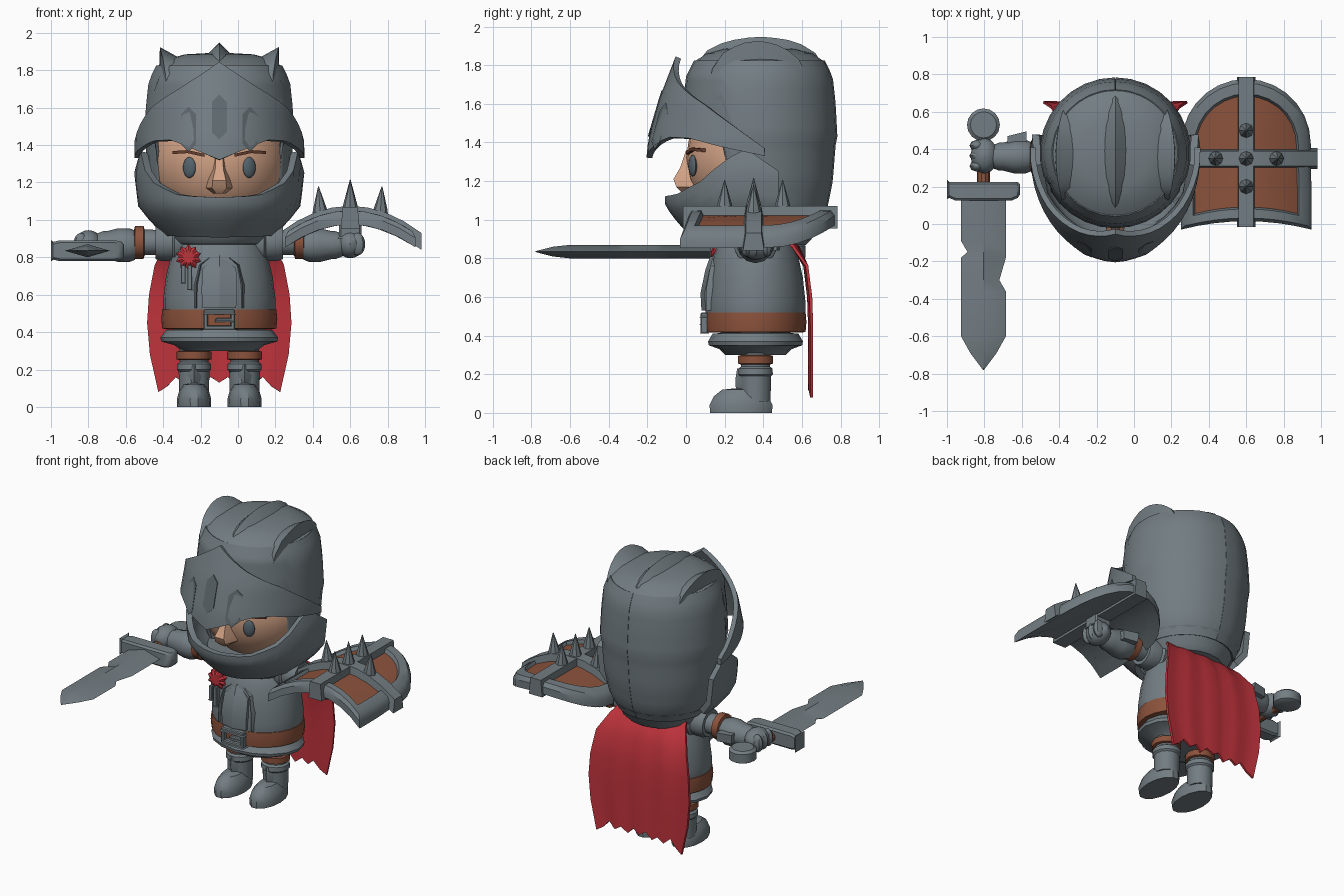
import bpy, bmesh, math
from mathutils import Matrix, Vector

if "Cube" in bpy.data.objects:
    bpy.data.objects.remove(bpy.data.objects["Cube"])

CX = -0.10          # figure's own centre line
PI = math.pi


def mat(name, r, g, b):
    m = bpy.data.materials.new(name)
    m.diffuse_color = (r, g, b, 1)
    m.use_nodes = True
    m.node_tree.nodes["Principled BSDF"].inputs["Base Color"].default_value = m.diffuse_color
    return m


STEEL = mat("steel", .17, .205, .225)
DARK = mat("dark_steel", .115, .14, .155)
LEATHER = mat("leather", .26, .085, .045)
RED = mat("red_cloth", .52, .033, .045)
SKIN = mat("skin", .66, .37, .24)
EYE = mat("eye_grey", .09, .125, .15)
BROW = mat("brow_brown", .14, .05, .03)


def lerp(table, x):
    """Piecewise linear lookup in a list of (x, value)."""
    for (a, va), (b, vb) in zip(table, table[1:]):
        if x <= b:
            return va + (vb - va) * max(0, (x - a) / (b - a))
    return table[-1][1]


def make(name, verts, faces, mats, thick=0, angle=35, bevel=0):
    me = bpy.data.meshes.new(name)
    me.from_pydata([tuple(v) for v in verts], [], faces)
    ob = bpy.data.objects.new(name, me)
    bpy.context.collection.objects.link(ob)
    me.materials.append(mats)
    bpy.context.view_layer.objects.active = ob
    if thick:
        s = ob.modifiers.new("thickness", 'SOLIDIFY')
        s.thickness, s.offset = thick, 0
        bpy.ops.object.modifier_apply(modifier=s.name)
    if bevel:
        s = ob.modifiers.new("bevel", 'BEVEL')
        s.width, s.segments = bevel, 1
        bpy.ops.object.modifier_apply(modifier=s.name)
    bm = bmesh.new()
    bm.from_mesh(me)
    bmesh.ops.remove_doubles(bm, verts=bm.verts, dist=1e-4)
    bmesh.ops.recalc_face_normals(bm, faces=bm.faces)
    bm.to_mesh(me)
    bm.free()
    me.shade_smooth()
    me.set_sharp_from_angle(angle=math.radians(angle))
    return ob


def loft(name, rings, m, closed=True, caps=True, **kw):
    n = len(rings[0])
    verts = [v for r in rings for v in r]
    faces = [(i * n + j, i * n + (j + 1) % n, (i + 1) * n + (j + 1) % n, (i + 1) * n + j)
             for i in range(len(rings) - 1) for j in range(n if closed else n - 1)]
    if closed and caps:
        faces += [tuple(range(n)), tuple(range(len(verts) - n, len(verts)))]
    return make(name, verts, faces, m, **kw)


def lathe(name, prof, loc, m, sx=1, sy=1, seg=20, rot=None):
    """Revolve (radius, height) around local z, then turn and move."""
    M = Matrix.Translation(loc) @ (rot or Matrix()).to_4x4()
    rings = [[M @ Vector((max(r, 2e-3) * sx * math.cos(2 * PI * j / seg),
                          max(r, 2e-3) * sy * math.sin(2 * PI * j / seg), h))
              for j in range(seg)] for r, h in prof]
    return loft(name, rings, m)


def ball(name, loc, rad, m, seg=16, rz=0):
    prof = [(math.sin(PI * i / 10), -rad[2] * math.cos(PI * i / 10)) for i in range(11)]
    return lathe(name, prof, loc, m, rad[0], rad[1], seg, Matrix.Rotation(rz, 4, 'Z'))


def box(name, lo, hi, m, bevel=.01):
    rings = [[(lo[0], lo[1], z), (hi[0], lo[1], z), (hi[0], hi[1], z), (lo[0], hi[1], z)]
             for z in (lo[2], hi[2])]
    return loft(name, rings, m, bevel=bevel)


# ---- helmet: curved patches around the head, angle 0 faces front
HY = .38


def patch(name, th0, th1, nt, nz, lo, hi, rx, ry, thick=.03):
    rings = []
    for i in range(nz + 1):
        row = []
        for j in range(nt + 1):
            th = th0 + (th1 - th0) * j / nt
            a = abs(th)
            z = lerp(lo, a) + (lerp(hi, a) - lerp(lo, a)) * i / nz
            row.append((CX + lerp(rx, z) * math.sin(th), HY - lerp(ry, z) * math.cos(th), z))
        rings.append(row)
    return loft(name, rings, STEEL, closed=False, thick=thick)


dome = [(.95, .29), (1.05, .34), (1.2, .37), (1.39, .385), (1.41, .395), (1.6, .385),
        (1.74, .37), (1.82, .33), (1.86, .27), (1.885, .18), (1.895, 0)]
patch("helmet_shell", -PI, PI, 30, 18, [(0, 1.45), (1.06, 1.45), (1.25, .95), (4, .95)],
      [(0, 1.82), (4, 1.82)], dome, dome, .02)
lathe("helmet_crown", [(r, z) for z, r in dome if z > 1.8], (CX, HY, 0), STEEL, 1.02, 1.02, 30)
v_rx = [(1.32, .44), (1.42, .44), (1.6, .42), (1.84, .35)]
v_ry = [(1.32, .57), (1.42, .56), (1.62, .505), (1.84, .42)]
patch("visor", -1.62, 1.62, 26, 8,
      [(0, 1.32), (.35, 1.385), (.6, 1.425), (.9, 1.42), (1.2, 1.38), (1.62, 1.33)],
      [(0, 1.84), (.5, 1.71), (.98, 1.6), (1.2, 1.53), (1.42, 1.45), (1.62, 1.37)], v_rx, v_ry)
patch("chin_guard", -1.78, 1.78, 20, 6, [(0, .92), (1.4, .93), (1.78, 1.0)],
      [(0, 1.12), (.5, 1.13), (.9, 1.2), (1.2, 1.31), (1.4, 1.37), (1.78, 1.25)],
      [(.92, .27), (1.0, .35), (1.08, .415), (1.25, .435), (1.38, .40)],
      [(.92, .33), (1.0, .41), (1.08, .47), (1.25, .47), (1.38, .42)], .04)
lathe("helmet_collar", [(0, .86), (.24, .87), (.27, .9), (.29, .95), (.33, 1.0), (0, 1.0)],
      (CX, HY, 0), STEEL)

# visor slots
for dx, zc in ((-.165, 1.485), (0, 1.55), (.165, 1.485)):
    shape = [(-.04, -.08), (0, -.12), (.04, -.08), (.04, .08), (0, .12), (-.04, .08)]

    def on_visor(p, off):
        x, z = dx + p[0], zc + p[1]
        th = math.asin(x / lerp(v_rx, z))
        return (CX + x, HY - (lerp(v_ry, z) + off) * math.cos(th), z)
    loft("visor_slot", [[on_visor(p, o) for p in shape] for o in (.012, .021)], DARK)

# three pointed ridges over the crown
hz = [(0, 1.895), (.18, 1.885), (.27, 1.86), (.33, 1.82), (.37, 1.74), (.4, 1.5)]
for x0, w, h, y0, y1 in ((-.265, .055, .075, .08, .64), (0, .07, .065, .04, .74), (.265, .055, .075, .08, .64)):
    rings = []
    for i in range(11):
        s = math.sin(PI * i / 10) ** .7
        y = y0 + (y1 - y0) * i / 10
        z = [lerp(hz, math.hypot(x, y - HY)) - .012 for x in (x0 - w * s, x0, x0 + w * s)]
        rings.append([(CX + x0 - w * s, y, z[0]), (CX + x0 * (1 + .2 * s), y, z[1] + h * s),
                      (CX + x0 + w * s, y, z[2])])
    loft("helmet_ridge", rings, STEEL)

# ---- face
ball("head", (CX, .36, 1.32), (.365, .36, .36), SKIN, 28)
loft("nose", [[(CX - w, .04, z), (CX - w * .55, y, z), (CX + w * .55, y, z), (CX + w, .04, z)]
              for z, w, y in ((1.14, .03, -.02), (1.17, .07, -.05), (1.21, .065, -.065),
                              (1.27, .04, -.03), (1.36, .03, .0))], SKIN)
for s in (-1, 1):
    ball("eye", (CX + s * .16, .035, 1.28), (.037, .018, .056), EYE, 16, s * .42)
    loft("eyebrow", [[(CX + s * x, y + d, z - .008), (CX + s * x, y + d, z + .008)][::1] +
                     [(CX + s * x, y + d + .02, z + .008), (CX + s * x, y + d + .02, z - .008)]
                     for x, y, z, d in ((.08, .005, 1.345, -.005), (.17, .03, 1.365, -.005),
                                        (.25, .09, 1.36, -.01))], BROW)

# ---- torso
TC = (CX, .36, 0)
lathe("torso", [(0, .4), (.28, .42), (.3, .5), (.3, .58), (.285, .7), (.26, .8), (.225, .88),
                (.15, .95), (0, .96)], TC, STEEL, 1, .86, 24)
lathe("skirt_armour", [(0, .3), (.2, .3), (.24, .33), (.31, .35), (.315, .37), (.285, .41), (0, .43)],
      TC, STEEL, 1, .78, 16)
lathe("belt", [(.28, .415), (.305, .42), (.31, .47), (.305, .52), (.28, .525)], TC, LEATHER, 1, .85, 24)
for a, b, c, d in ((-.085, .41, .085, .435), (-.085, .495, .085, .52),
                   (-.085, .41, -.06, .52), (.06, .41, .085, .52), (-.02, .455, .07, .475)):
    box("buckle", (CX + a, .075, b), (CX + c, .115, d), STEEL, .006)
loft("breast_panel", [[(CX - w, y + .05, z), (CX - w, y + .012, z), (CX, y - .01, z),
                       (CX + w, y + .012, z), (CX + w, y + .05, z)]
                      for z, w, y in ((.53, .09, .09), (.62, .095, .085), (.74, .09, .11), (.81, .01, .135))],
     STEEL, angle=20)
for s in (-1, 1):
    loft("breast_trim", [[(CX + s * (x + .012 * a), y + .03 * b, z) for a, b in ((-1, 1), (0, -.3), (1, 1))]
                         for z, x, y in ((.53, .125, .115), (.65, .125, .115), (.76, .1, .135), (.8, .05, .145))], STEEL)

# ---- badge on the chest
star = [((.07 if k % 2 else .052) * math.cos(PI * k / 10), (.07 if k % 2 else .052) * math.sin(PI * k / 10))
        for k in range(20)]
loft("badge", [[(CX - .165 + k * x, y, .8 + k * z) for x, z in star]
               for y, k in ((.19, 1), (.145, 1), (.13, .5))], RED, angle=20)
for x in (-.02, .015):
    box("badge_ribbon", (CX - .185 + x, .115, .64 - x), (CX - .16 + x, .16, .76), STEEL, .004)

# ---- cape
rows = ((.93, .5, .24), (.86, .575, .29), (.76, .62, .345), (.6, .64, .375), (.45, .645, .385),
        (.28, .645, .37), (.13, .645, .325))
rag = [-.05, -.02, .03, -.01, .02, -.015, .03, 0, .03, -.015, .02, -.01, .03, -.02, -.05]
loft("cape", [[(CX + w * (j - 7) / 7, y - .025 * (abs(j - 7) / 7) ** 2 * (z > .8) + .006 * math.cos(j * 1.8),
               z + (rag[j] if z < .2 else 0)) for j in range(15)] for z, y, w in rows],
     RED, closed=False, thick=.015, angle=50)

# ---- arms and legs, both sides
for s in (-1, 1):
    R = Matrix.Rotation(s * PI / 2, 4, 'Y')
    A = (CX, .36, .88)
    lathe("pauldron", [(.08, .15), (.11, .2), (.115, .24), (.1, .25), (.1, .31), (.09, .34), (0, .34)],
          A, STEEL, seg=14, rot=R)
    lathe("upper_arm", [(.065, .3), (.07, .42), (.065, .46)], A, STEEL, seg=14, rot=R)
    lathe("arm_strap", [(.07, .4), (.088, .405), (.088, .45), (.07, .455)], A, LEATHER, seg=14, rot=R)
    lathe("forearm", [(0, .44), (.078, .45), (.09, .48), (.09, .54), (.075, .6), (.075, .62), (.06, .66)],
          (CX, .36, .865), STEEL, seg=12, rot=R)
    loft("cuff_fin", [[(CX + s * d, .42, z), (CX + s * d, y, z), (CX + s * (d + .1), .47, z),
                       (CX + s * (d + .1), .42, z)] for d, y, z in ((.475, .485, .84), (.475, .495, .9))], STEEL)
    ball("fist", (CX + s * .7, .365, .87), (.075, .095, .075), STEEL, 12)
    for k in range(3):
        ball("finger", (CX + s * .74, .31 + .055 * k, .87), (.04, .03, .06), STEEL, 8)

    L = (CX + s * .135, .36, 0)
    lathe("thigh", [(.075, .2), (.08, .36)], L, STEEL, seg=14)
    lathe("knee_strap", [(.075, .25), (.093, .255), (.093, .295), (.075, .3)], L, LEATHER, seg=14)
    lathe("boot_shaft", [(.08, .06), (.082, .19), (.092, .2), (.09, .23), (.07, .245), (0, .245)], L, STEEL, seg=14)
    lathe("boot_foot", [(0, .13), (.055, .12), (.08, .085), (.092, .04), (.09, 0), (0, 0)],
          (L[0], .285, 0), STEEL, 1, 1.82, 14)
    loft("shin_guard", [[(L[0] - w, .31, z), (L[0], y, z), (L[0] + w, .31, z)]
                        for z, w, y in ((.1, .03, .26), (.17, .06, .255), (.23, .04, .265))], STEEL)

# ---- sword pointing forward
SX, SZ = -.805, .835
blade = [(.17, -.12, .12, .035), (-.09, -.12, .12, .035), (-.15, -.085, .12, .035), (-.18, -.12, .12, .035),
         (-.3, -.12, .085, .035), (-.36, -.12, .12, .035), (-.6, -.12, .12, .035),
         (-.69, -.07, .07, .025), (-.78, -.003, .003, .002)]
loft("sword_blade", [[(SX + a, y, SZ), (SX, y, SZ + h), (SX + b, y, SZ), (SX, y, SZ - h)]
                     for y, a, b, h in blade], STEEL)
loft("sword_guard", [[(SX + x, y + c, SZ - h), (SX + x, y - c, SZ - h), (SX + x, y - c, SZ + h), (SX + x, y + c, SZ + h)]
                     for x, y, c, h in ((-.195, .185, .04, .045), (-.15, .175, .05, .055),
                                        (.15, .175, .05, .055), (.195, .185, .04, .045))], STEEL, bevel=.012)
lathe("sword_grip", [(.035, 0), (.035, .3)], (SX, .48, SZ), LEATHER, seg=10, rot=Matrix.Rotation(PI / 2, 4, 'X'))
lathe("sword_pommel", [(.07, -.04), (.088, -.03), (.088, .03), (.07, .045)], (SX, .53, SZ), STEEL, seg=16)

# ---- arched shield lying flat on the other hand
QX, QY = .6, .36


def arch(x, top=0):
    return 1.005 - 1.0 * (x - QX) ** 2 + top


outline = [(-.35 + .7 * i / 8, .015 - .045 * ((i - 4) / 4) ** 2 - QY) for i in range(9)]
outline += [(.35, -.2), (.345, -.05)]
outline += [(.345 * math.cos(PI * i / 14), .07 + .345 * math.sin(PI * i / 14)) for i in range(15)]
outline += [(-.345, -.05), (-.35, -.2)]


def ring(k, h):
    return [(QX + k * x, QY + k * y, arch(QX + k * x, h)) for x, y in outline]


steps = (.01, .25, .5, .75, .84)
loft("shield_panel", [ring(k, .02) for k in steps], LEATHER, caps=False, angle=50)
loft("shield_back", [ring(k, -.03) for k in steps + (.98,)], STEEL, caps=False, angle=50)
loft("shield_rim", [ring(*p) for p in ((.8, -.03), (.78, .02), (.81, .045), (.95, .045), (1, .02), (1, -.03), (.8, -.03))],
     STEEL, caps=False)

# crossed bars following the arch
loft("shield_cross_bar", [[(x, QY - .01 + c * a, arch(x, h)) for a, h in ((-.055, -.02), (-.04, .07), (.04, .07), (.055, -.02))]
                          for x, c in [(.22 + .095 * i, 1) for i in range(9)]], STEEL)
loft("shield_long_bar", [[(QX + a, y, arch(QX, h)) for a, h in ((-.05, -.05), (-.04, .065), (.04, .065), (.05, -.05))]
                         for y in (-.015, .2, .5, .785)], STEEL)

# spikes
for dx, dy in ((0, 0), (-.16, 0), (.16, 0), (0, -.15), (0, .15)):
    lathe("shield_spike", [(.042, 0), (.038, .03), (.002, .155 if dx or dy else .165)],
          (QX + dx, .35 + dy, arch(QX + dx, .045)), STEEL, seg=8, rot=Matrix.Rotation(dx * .4, 4, 'Y'))
box("shield_handle", (.54, .31, .9), (.66, .42, .99), STEEL)
